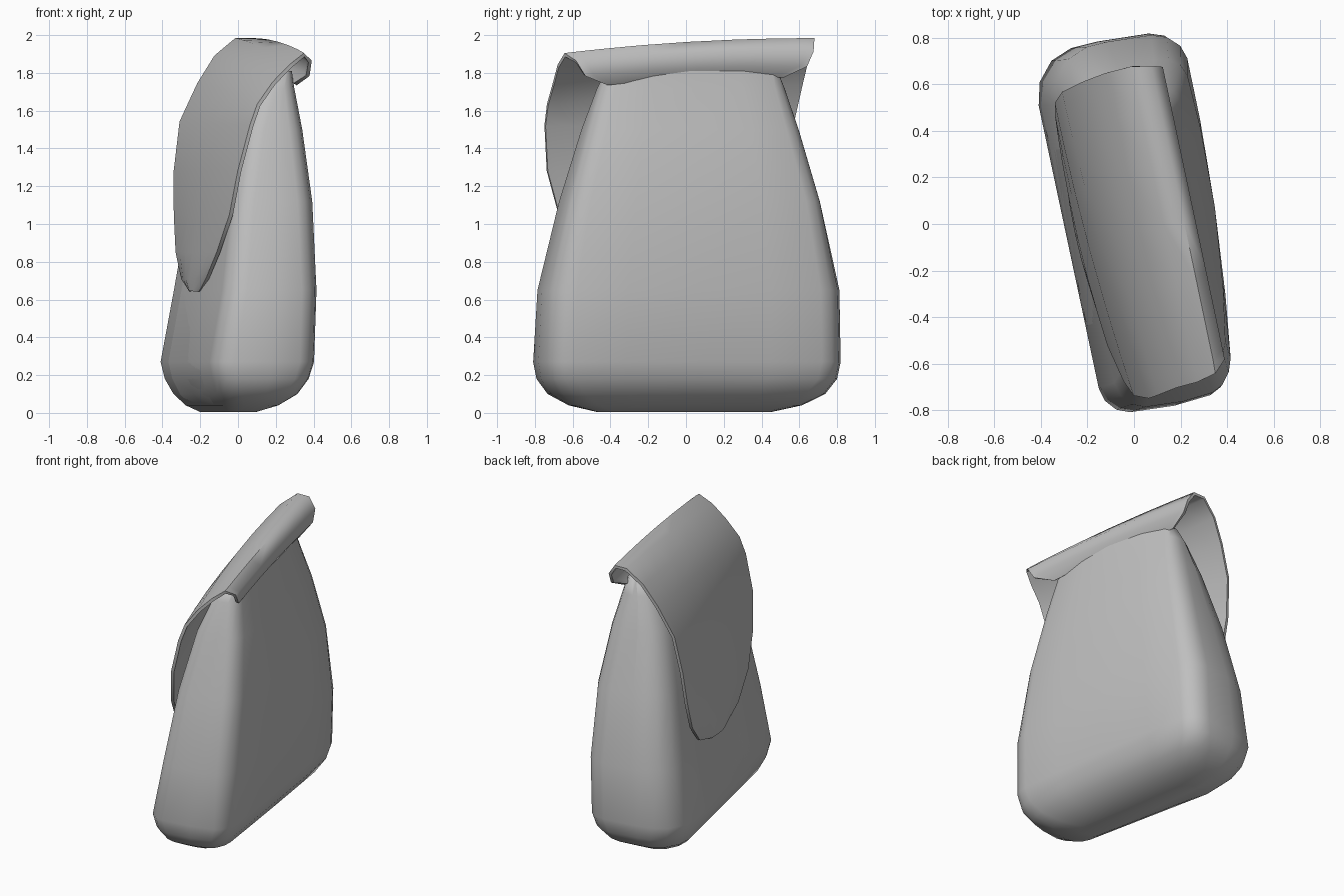
import bpy, bmesh, math
from mathutils import Matrix

if "Cube" in bpy.data.objects:
    bpy.data.objects.remove(bpy.data.objects["Cube"])

TURN = Matrix.Rotation(math.radians(12), 4, 'Z')

grey = bpy.data.materials.new("bag grey")
grey.diffuse_color = (0.52, 0.52, 0.52, 1)
grey.use_nodes = True
grey.node_tree.nodes["Principled BSDF"].inputs["Base Color"].default_value = grey.diffuse_color


def loft(name, rings, closed):
    """Skin rows of points; closed rows become capped tubes."""
    bm = bmesh.new()
    rows = [[bm.verts.new(p) for p in r] for r in rings]
    for a, b in zip(rows, rows[1:]):
        n = len(a)
        for i in range(n if closed else n - 1):
            j = (i + 1) % n
            bm.faces.new((a[i], a[j], b[j], b[i]))
    if closed:
        bm.faces.new(rows[0][::-1])
        bm.faces.new(rows[-1])
    bmesh.ops.recalc_face_normals(bm, faces=bm.faces)
    bm.transform(TURN)
    mesh = bpy.data.meshes.new(name)
    bm.to_mesh(mesh)
    bm.free()
    mesh.materials.append(grey)
    obj = bpy.data.objects.new(name, mesh)
    bpy.context.collection.objects.link(obj)
    bpy.ops.object.select_all(action='DESELECT')
    obj.select_set(True)
    bpy.context.view_layer.objects.active = obj
    return obj


def section(z, half, v0, v1, r, bulge):
    """Rounded rectangle with bowed ends and a bulging, slightly skewed back."""
    pts = []
    for cx, cy, start in ((1, 1, 0), (-1, 1, 90), (-1, -1, 180), (1, -1, 270)):
        rr = r * 1.7 if cx < 0 < cy else r
        for k in range(4):
            a = math.radians(start + 30 * k)
            pts.append(((v1 - rr if cx > 0 else v0 + rr) + rr * math.cos(a),
                        cy * (half - rr) + rr * math.sin(a)))
        # points along the straight run that follows this corner
        if cx == cy:
            pts.append(((v0 + v1) / 2, cy * half))
        else:
            for t in (-0.5, 0, 0.5):
                pts.append((v0 if cx < 0 else v1, -cx * t * half if cx < 0 else t * half))
    mid, wide = (v0 + v1) / 2, (v1 - v0) / 2
    out = []
    for x, y in pts:
        s = (x - mid) / wide
        t = y / half
        back = max(0, s)
        bow = 0.03 * (1 - s * s) * t if z < 1 else 0
        skew = 0.05 * t * min(1, 4 * wide) + bulge * (1 - t * t)
        out.append((x + back * skew, y + bow, z))
    return out


# Body: z, half length, thin-side limits, corner radius, back bulge
body = [(0.005, 0.44, -0.13, 0.03, 0.05, 0), (0.04, 0.59, -0.19, 0.14, 0.09, 0),
        (0.10, 0.70, -0.24, 0.235, 0.11, 0.005), (0.18, 0.755, -0.275, 0.285, 0.11, 0.01),
        (0.27, 0.77, -0.295, 0.31, 0.11, 0.015), (0.65, 0.76, -0.225, 0.32, 0.11, 0.035),
        (1.12, 0.675, -0.155, 0.305, 0.10, 0.05), (1.50, 0.57, -0.07, 0.262, 0.09, 0.04),
        (1.72, 0.50, 0.02, 0.22, 0.07, 0.04), (1.81, 0.46, 0.09, 0.205, 0.04, 0.045)]
bag = loft("bag_body", [section(*s) for s in body], True)
bpy.ops.object.shade_smooth_by_angle(angle=math.radians(70))

# Flap: depth, height, near end, far end, depth skew, height skew
flap = [(0.21, 1.76, -0.47, 0.48, 0, 0.02), (0.25, 1.81, -0.60, 0.60, 0, 0.025),
        (0.252, 1.885, -0.65, 0.635, 0, 0.025), (0.21, 1.935, -0.70, 0.65, 0, 0.04),
        (0.13, 1.905, -0.72, 0.665, 0, 0.07), (0.03, 1.815, -0.725, 0.66, -0.01, 0.07),
        (-0.06, 1.685, -0.74, 0.645, -0.015, 0.055), (-0.13, 1.53, -0.745, 0.62, -0.045, 0.01),
        (-0.18, 1.28, -0.72, 0.58, -0.035, 0), (-0.20, 1.05, -0.65, 0.53, -0.025, 0),
        (-0.22, 0.85, -0.49, 0.46, -0.01, 0), (-0.227, 0.71, -0.29, 0.33, 0, 0),
        (-0.225, 0.645, -0.10, 0.13, 0, 0)]
rows = []
for v, z, near, far, dv, dz in flap:
    row = []
    for k in range(9):
        t = math.sin(math.radians(-90 + 22.5 * k))
        crown = 0.02 * (1 - t * t)
        lift = crown if z > 1.65 else 0
        row.append((v + dv * t - (crown if v < 0.1 else 0),
                    (near + far) / 2 + (far - near) / 2 * t, z + dz * t + lift))
    rows.append(row)
cover = loft("flap", rows, False)
shell = cover.modifiers.new("thickness", 'SOLIDIFY')
shell.thickness = 0.02
shell.offset = 0
bpy.ops.object.modifier_apply(modifier=shell.name)
bpy.ops.object.shade_smooth_by_angle(angle=math.radians(70))
